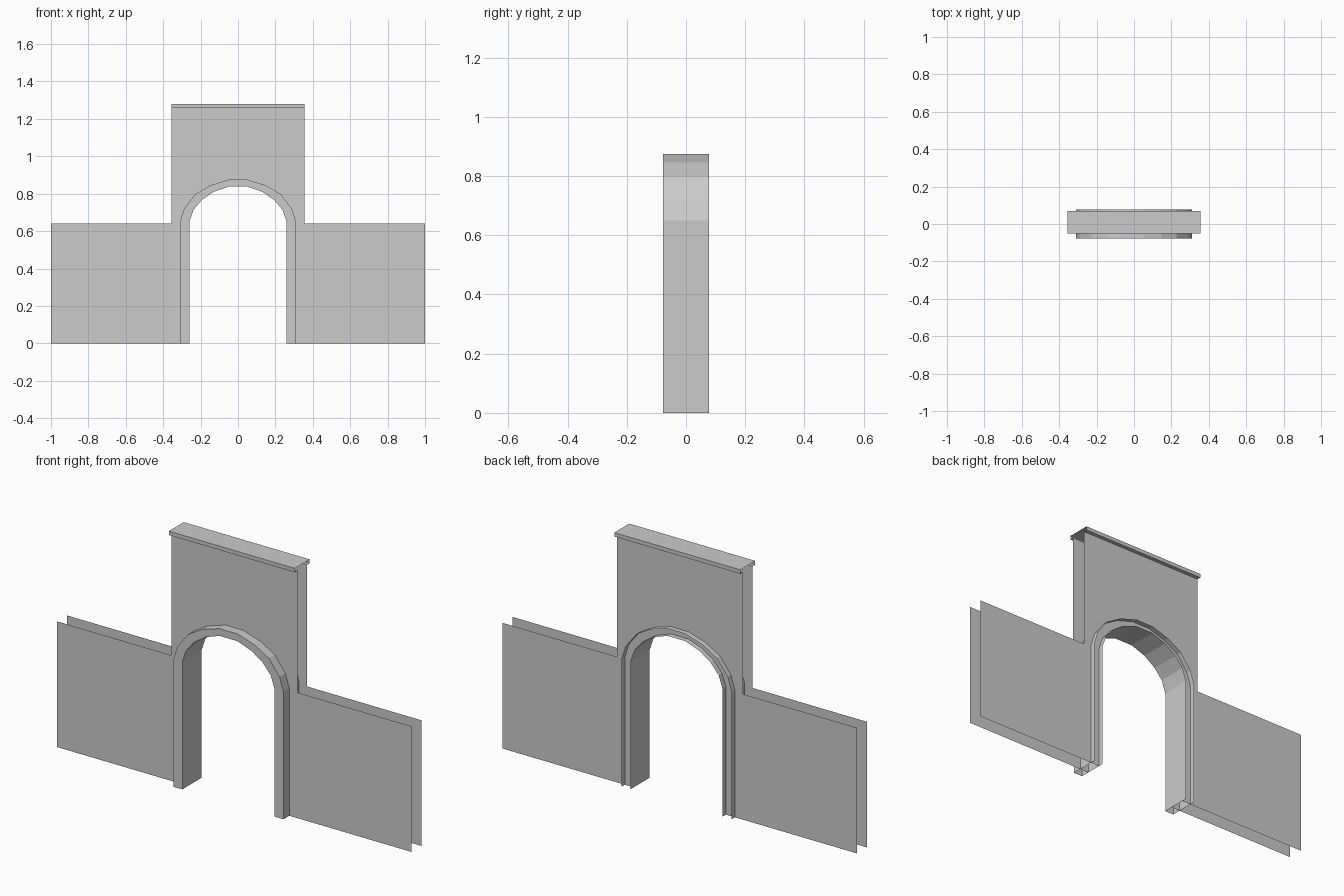
import bpy

if "Cube" in bpy.data.objects:
    bpy.data.objects.remove(bpy.data.objects["Cube"])

# Half profiles (x, z) of the arch, from foot to crown
OUTER = [(.31, 0), (.31, .65), (.288, .72), (.228, .798), (.148, .845), (.05, .875)]
INNER = [(.26, 0), (.26, .65), (.238, .714), (.194, .766), (.13, .81), (.05, .838)]
FRONT, BACK = -.03, .05      # wall planes
ARCH_Y = .077                # arch half depth


def full(half):
    """Mirror a half profile: right foot, crown, left foot."""
    return half + [(-x, z) for x, z in reversed(half)]


def make(name, verts, faces):
    mesh = bpy.data.meshes.new(name)
    mesh.from_pydata(verts, [], faces)
    mesh.update()
    ob = bpy.data.objects.new(name, mesh)
    bpy.context.collection.objects.link(ob)
    return ob


def loft(name, rows):
    """Join neighbouring rows of points with quads."""
    n = len(rows[0])
    faces = [(r * n + i, r * n + i + 1, (r + 1) * n + i + 1, (r + 1) * n + i)
             for r in range(len(rows) - 1) for i in range(n - 1)]
    return make(name, [p for row in rows for p in row], faces)


def at(points, y):
    return [(x, y, z) for x, z in points]


# Wall sheets: low side walls, tall centre and arched opening in one outline
outline = [(-.26, 0), (-1, 0), (-1, .64), (-.355, .64), (-.355, 1.26),
           (.355, 1.26), (.355, .64), (1, .64), (1, 0)] + full(INNER)[:-1]
for name, y in (("front_wall", FRONT), ("back_wall", BACK)):
    order = list(range(len(outline)))
    if y < 0:
        order.reverse()
    wall = make(name, at(outline, y), [order])
    # keep the front sheet facing -y and the back sheet facing +y
    if wall.data.polygons[0].normal.y * y < 0:
        wall.data.flip_normals()

# Arch surround: outer band, front face and inner reveal, open at the back
inner, outer = full(INNER), full(OUTER)
loft("arch_surround", [at(outer, ARCH_Y), at(outer, -ARCH_Y),
                       at(inner, -ARCH_Y), at(inner, ARCH_Y)])

# Coping: open-ended cap with a short lip on both sides
section = [(FRONT, 1.26), (-.05, 1.26), (-.05, 1.28),
           (.07, 1.28), (.07, 1.26), (BACK, 1.26)]
loft("coping", [[(x, y, z) for y, z in section] for x in (.355, -.355)])
